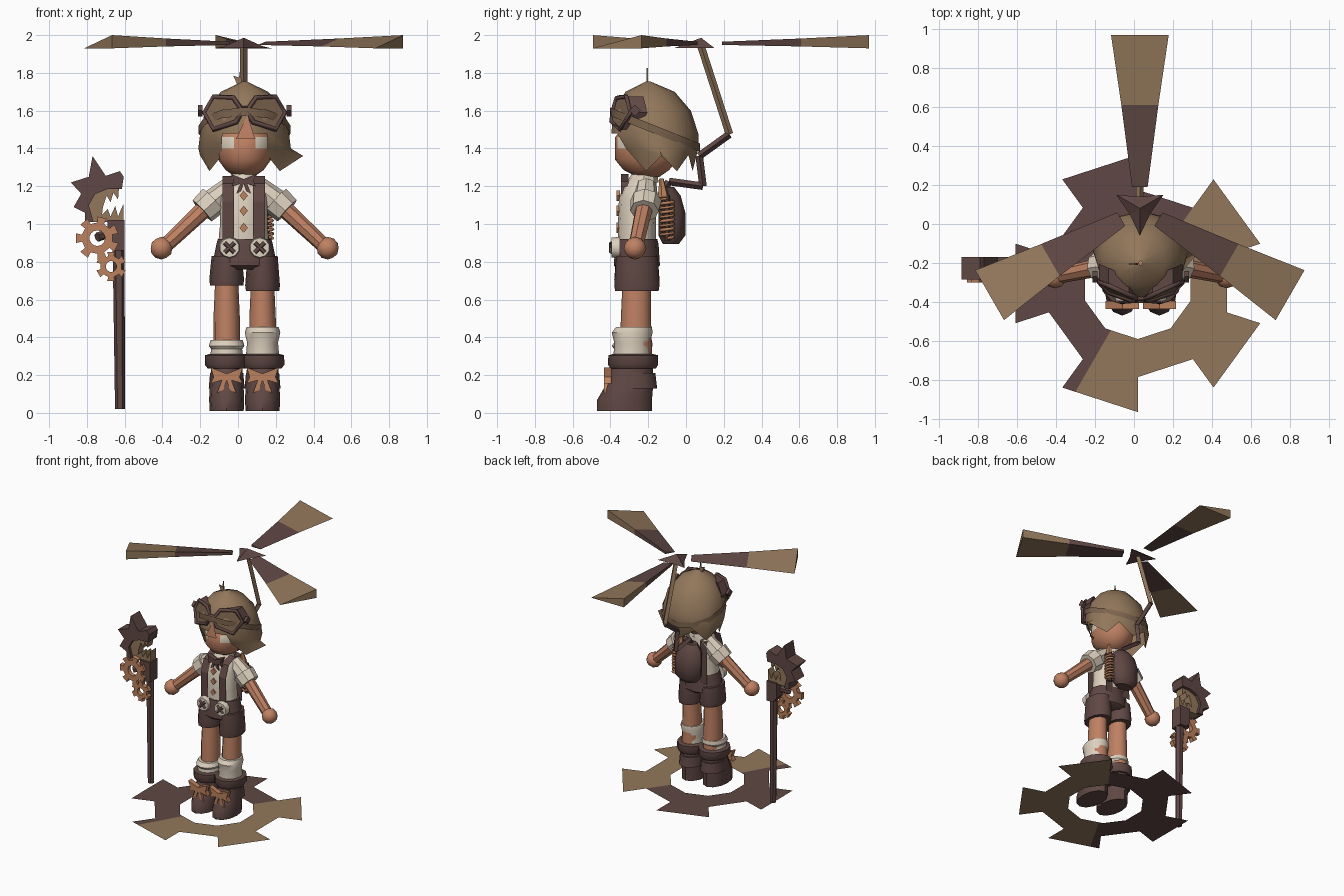
import bpy, bmesh, math
from math import sin, cos, pi, radians
from mathutils import Vector, Matrix

if "Cube" in bpy.data.objects:
    bpy.data.objects.remove(bpy.data.objects["Cube"])


def colour(name, *rgb):
    m = bpy.data.materials.new(name)
    m.diffuse_color = (*rgb, 1)
    m.use_nodes = True
    m.node_tree.nodes["Principled BSDF"].inputs["Base Color"].default_value = (*rgb, 1)
    return m


DARK = colour("dark leather", .115, .064, .058)
TAN = colour("tan", .29, .185, .105)
SKIN = colour("skin", .52, .22, .125)
CREAM = colour("cream cloth", .72, .63, .51)
COPPER = colour("copper", .5, .22, .11)
LENS = colour("goggle glass", .2, .125, .075)
CX = .035
rounded = []


def add(name, bm, mats, rule=None, smooth=False, fix=True):
    if fix:
        bmesh.ops.recalc_face_normals(bm, faces=bm.faces)
    if rule:
        for f in bm.faces:
            f.material_index = rule(f.calc_center_median())
    me = bpy.data.meshes.new(name)
    bm.to_mesh(me)
    bm.free()
    for m in mats:
        me.materials.append(m)
    ob = bpy.data.objects.new(name, me)
    bpy.context.collection.objects.link(ob)
    if smooth:
        rounded.append(ob)
    return ob


def rings_mesh(rings, caps=True, closed=True):
    """Skin a list of equal point rings."""
    bm = bmesh.new()
    vs = [[bm.verts.new(p) for p in r] for r in rings]
    n = len(rings[0])
    for a, b in zip(vs, vs[1:]):
        for i in range(n if closed else n - 1):
            j = (i + 1) % n
            bm.faces.new((a[i], a[j], b[j], b[i]))
    if caps:
        bm.faces.new(vs[0])
        bm.faces.new(vs[-1])
    return bm


def ellipse(x, y, z, rx, ry, n):
    return [Vector((x + rx * cos(2 * pi * i / n), y + ry * sin(2 * pi * i / n), z)) for i in range(n)]


def loft(name, x, rings, mats, n=12, rule=None):
    """Rings are (z, centre y, rx, ry)."""
    bm = rings_mesh([ellipse(x, y, z, rx, ry, n) for z, y, rx, ry in rings])
    return add(name, bm, mats, rule, smooth=True)


def limb(name, p, q, r1, r2, mat, n=8):
    p, q = Vector(p), Vector(q)
    bm = bmesh.new()
    rot = (q - p).to_track_quat('Z', 'Y').to_matrix().to_4x4()
    bmesh.ops.create_cone(bm, cap_ends=True, segments=n, radius1=r1, radius2=r2, depth=(q - p).length,
                          matrix=Matrix.Translation((p + q) / 2) @ rot)
    return add(name, bm, [mat], smooth=n > 4)


def tube(name, pts, r, mat, cyclic=False):
    cu = bpy.data.curves.new(name, 'CURVE')
    cu.dimensions = '3D'
    cu.bevel_depth, cu.bevel_resolution = r, 0
    sp = cu.splines.new('POLY')
    sp.points.add(len(pts) - 1)
    for s, p in zip(sp.points, pts):
        s.co = (*p, 1)
    sp.use_cyclic_u = cyclic
    cu.materials.append(mat)
    ob = bpy.data.objects.new(name, cu)
    bpy.context.collection.objects.link(ob)


def plate(name, pts, y0, y1, mat):
    """Extrude an (x, z) outline from y0 to y1."""
    bm = rings_mesh([[(x, y, z) for x, z in pts] for y in (y0, y1)])
    return add(name, bm, [mat])


def gear(name, teeth, out, root, hole, mats, thick=0):
    bm = bmesh.new()
    step = pi / teeth

    def quad(r0, r1, i):
        a, b = (i - .5) * step, (i + .5) * step
        bm.faces.new([bm.verts.new((r * cos(t), r * sin(t), 0)) for r, t in ((r0, a), (r1, a), (r1, b), (r0, b))])
    for i in range(teeth * 2):
        quad(hole, root, i)
        if i % 2:
            quad(root, out, i)
    bmesh.ops.remove_doubles(bm, verts=bm.verts, dist=1e-4)
    if thick:
        ob = add(name, bm, mats, fix=False)
        ob.modifiers.new("Thickness", 'SOLIDIFY').thickness = thick
        return ob
    # Flat two-tone gear: cut along the colour border
    t = radians(240)
    bmesh.ops.bisect_plane(bm, geom=bm.verts[:] + bm.edges[:] + bm.faces[:], plane_co=(0, 0, 0),
                           plane_no=(-sin(t), cos(t), 0))
    return add(name, bm, mats, lambda c: int(not radians(54) < math.atan2(c.y, c.x) % (2 * pi) < t), fix=False)


def bow(name, x, y, z, s, mat, tails):
    pts = [(0, .2), (1, .6), (.8, 0), (1, -.4), (.3, -.2)]
    if tails:
        pts += [(.6, -1), (.2, -.8)]
    pts += [(0, -.2)]
    full = pts + [(-a, b) for a, b in reversed(pts[1:-1])]
    plate(name, [(x + a * s, z + b * s) for a, b in full], y, y + .04, mat)


# Ground gear
gear("ground_gear", 5, .66, .48, .285, [DARK, TAN]).location = (.02, -.305, 0)

# Propeller: three wedge blades and a star hub
hub = Matrix.Translation((.03, .08, 0))
for k in range(3):
    secs = [[(r, -w, zb), (r, w, zb), (r, w, zt)] for r, w, zb, zt in
            ((.11, .04, 1.948, 1.965), (.53, .095, 1.94, 1.982), (.89, .148, 1.93, 2))]
    ob = add(f"propeller_blade_{k + 1}", rings_mesh(secs), [DARK, TAN], lambda c: int(c.x > .55))
    ob.matrix_world = hub @ Matrix.Rotation(radians(90 + 120 * k), 4, 'Z')
star = [(r * cos(radians(a)), r * sin(radians(a))) for r, a in
        [((.14, .06)[i % 2], 30 + 60 * i) for i in range(6)]]
bm = rings_mesh([[(x * s, y * s, z) for x, y in star] for s, z in ((1, 1.932), (.02, 1.985))])
add("propeller_hub", bm, [DARK]).matrix_world = hub
shaft = [(.03, .08, 1.94), (.03, .23, 1.475), (.03, .07, 1.36), (.03, .09, 1.2), (.03, -.09, 1.225), (.03, -.13, 1.15)]
for i, (p, q) in enumerate(zip(shaft, shaft[1:])):
    limb(f"shaft_{i + 1}", p, q, .02, .02, DARK if i else TAN, 4)

# Face
loft("face", CX, [(1.25, -.2, .05, .06), (1.285, -.21, .1, .12), (1.34, -.21, .14, .165), (1.4, -.21, .15, .165),
                  (1.46, -.21, .15, .165), (1.55, -.2, .1, .1)], [SKIN, CREAM], 16,
     lambda c: int(1.4 < c.z < 1.46 and c.y < -.24 and abs(c.x - CX) > .06))
limb("neck", (CX, -.21, 1.2), (CX, -.21, 1.3), .05, .05, SKIN)

# Hair shell with a jagged hem and an opening for the face
rings = [ellipse(CX, y, z, rx, ry, 12) for z, y, rx, ry in
         ((1.755, -.2, .01, .01), (1.7, -.19, .125, .13), (1.6, -.18, .21, .205), (1.48, -.165, .235, .23),
          (1.4, -.14, .245, .205), (1.28, -.13, .215, .165))]
for i, v in enumerate(rings[-1]):
    if i % 2 == 0:
        v.z += .085
        v.x += (v.x - CX) * .1
rings[-1][0].x, rings[-1][0].z = .345, 1.36
bm = rings_mesh(rings, caps=False)
bmesh.ops.delete(bm, geom=[f for f in bm.faces if (c := f.calc_center_median()).z < 1.47
                           and c.y < -.24 and abs(c.x - CX) < .09], context='FACES')
add("hair", bm, [TAN], smooth=True)
plate("hair_tuft", [(-.005, 1.74), (-.025, 1.785), (.005, 1.775), (.012, 1.825), (.02, 1.74)], -.21, -.2, TAN)
bm = bmesh.new()
bm.faces.new([bm.verts.new(p) for p in ((-.01, -.404, 1.45), (.09, -.404, 1.45), (.05, -.392, 1.58))])
add("hair_parting", bm, [SKIN], fix=False)

# Goggles
def on_face(x, z, back=0):
    return (CX + x, -.405 + 2 * x * x + .2 * (z - 1.5) + back, z)


half = [(.012, 1.6), (.06, 1.67), (.165, 1.675), (.215, 1.59), (.165, 1.5), (.045, 1.54)]
for s, side in ((-1, "right"), (1, "left")):
    rim = [on_face(s * x, z) for x, z in half]
    back = [on_face(s * x, z, .09) for x, z in half]
    add(f"goggle_cup_{side}", rings_mesh([rim, back]), [DARK, LENS],
        lambda c: int(c.y < -.35 and 1.58 < c.z < 1.61 and .09 < abs(c.x - CX) < .13))
    tube(f"goggle_rim_{side}", rim, .014, DARK, True)
    x = CX + s * .235
    limb(f"goggle_buckle_{side}", (x - .012, -.27, 1.6), (x + .012, -.27, 1.6), .03, .03, DARK, 4)
tube("goggle_bridge", [on_face(-.03, 1.61), on_face(.03, 1.61)], .014, DARK)
band = []
for dz in (-.022, .022):
    ring = ellipse(CX, -.165, 1.5 + dz, .243, .238, 12)
    for v in ring:
        v.z -= .4 * (v.y + .165)
    band.append(ring)
add("goggle_strap", rings_mesh(band, caps=False), [LENS], smooth=True)

# Shirt, bow, suspenders and ornaments
loft("shirt", .03, [(.84, -.26, .14, .1), (1, -.26, .125, .1), (1.14, -.255, .125, .1), (1.21, -.24, .11, .085),
                    (1.25, -.225, .065, .065)], [CREAM])
loft("collar", .03, [(1.22, -.23, .085, .085), (1.285, -.215, .055, .06)], [CREAM], 8)
bow("neck_bow", .03, -.345, 1.225, .065, DARK, True)
for k, z in enumerate((1.15, 1.07, .98)):
    plate(f"shirt_diamond_{k + 1}", [(.03, z + .027), (.052, z), (.03, z - .027), (.008, z)], -.367, -.35, COPPER)
for s, side in ((-1, "right"), (1, "left")):
    path = [(-.357, .86), (-.36, 1.12), (-.325, 1.215), (-.24, 1.255), (-.155, 1.2), (-.152, .86)]
    strip = [[(.03 + s * x, y, z) for x in (.05, .112)] for y, z in path]
    add(f"suspender_{side}", rings_mesh(strip, caps=False, closed=False), [DARK])
    x = CX + s * .08
    limb(f"button_{side}", (x, -.35, .875), (x, -.395, .875), .058, .052, CREAM, 10)
    for d in (-1, 1):
        tube(f"button_cross_{side}_{d + 2}", [(x - .026, -.396, .875 - .026 * d), (x + .026, -.396, .875 + .026 * d)],
             .011, DARK)

# Arms, shorts, legs and boots
for s, side in ((-1, "right"), (1, "left")):
    def at(dx, y, z):
        return (CX + s * dx, y, z)
    limb(f"sleeve_{side}", at(.07, -.21, 1.2), at(.19, -.215, 1.1), .055, .07, CREAM)
    limb(f"sleeve_cuff_{side}", at(.165, -.212, 1.125), at(.225, -.22, 1.07), .083, .076, CREAM)
    limb(f"arm_{side}", at(.18, -.215, 1.11), at(.42, -.265, .885), .048, .04, SKIN)
    bm = bmesh.new()
    bmesh.ops.create_icosphere(bm, subdivisions=2, radius=.06, matrix=Matrix.Translation(at(.44, -.27, .872)))
    add(f"hand_{side}", bm, [SKIN], smooth=True)
    x = CX + s * .095
    hem = .66 - .015 * s
    loft(f"shorts_leg_{side}", x, [(.83, -.26, .08, .11), (hem + .03, -.26, .092, .12), (hem, -.26, .088, .115)], [DARK])
    loft(f"leg_{side}", x, [(.3, -.265, .07, .085), (.5, -.265, .07, .08), (.72, -.26, .06, .075)], [SKIN])
    top = .42 + .035 * s
    loft(f"sock_{side}", x, [(.28, -.285, .09, .1), ((.29 + top) / 2, -.285, .082, .095), (top - .03, -.285, .094, .108),
                             (top, -.275, .085, .095)], [CREAM])
    loft(f"boot_{side}", x, [(.01, -.325, .09, .145), (.07, -.325, .093, .145), (.13, -.305, .09, .13),
                             (.2, -.29, .085, .115), (.26, -.28, .082, .105)], [DARK])
    loft(f"boot_ruff_{side}", x, [(.13, -.275, .095, .122), (.21, -.275, .088, .113)], [DARK])
    loft(f"boot_cuff_{side}", x, [(.235, -.28, .1, .12), (.255, -.28, .116, .133), (.305, -.28, .114, .131),
                                  (.312, -.28, .09, .105)], [DARK])
    bow(f"boot_bow_{side}", x, -.435, .19, .085, COPPER, True)
loft("shorts_waist", CX, [(.92, -.26, .142, .108), (.89, -.26, .15, .115), (.78, -.26, .172, .122),
                          (.76, -.26, .1, .1)], [DARK])

# Backpack with side spring
loft("backpack", .03, [(.895, -.08, .07, .045), (.94, -.075, .11, .075), (1.06, -.075, .115, .075),
                       (1.15, -.09, .1, .065), (1.195, -.1, .06, .04)], [DARK], 10)
coil = [(.15 + .034 * cos(t * pi / 4), -.1 + .034 * sin(t * pi / 4), .925 + .21 * t / 72) for t in range(73)]
tube("spring", coil, .009, COPPER)
limb("spring_core", (.15, -.1, .91), (.15, -.1, 1.15), .016, .016, DARK, 6)
limb("spring_tip", (.14, -.12, 1.14), (.13, -.13, 1.24), .03, .012, COPPER, 6)

# Staff with a fanged, spiked head and two gears
limb("staff_pole", (-.632, -.23, .9), (-.625, -.23, .02), .032, .026, DARK, 6)
plate("staff_handle", [(-.69, 1.02), (-.6, 1.02), (-.6, .86), (-.66, .86), (-.69, .9)], -.28, -.18, DARK)
plate("staff_crest", [(-.605, 1.25), (-.625, 1.28), (-.7, 1.255), (-.77, 1.36), (-.79, 1.25), (-.885, 1.22),
                      (-.83, 1.16), (-.87, 1.09), (-.81, 1.06), (-.81, 1.01), (-.765, 1.01), (-.79, 1.1),
                      (-.755, 1.16), (-.69, 1.185), (-.615, 1.185)], -.285, -.17, DARK)
plate("staff_jaws", [(-.79, 1.19), (-.63, 1.19), (-.635, 1.13), (-.66, 1.165), (-.675, 1.115), (-.695, 1.15),
                     (-.715, 1.09), (-.72, 1.05), (-.69, 1.08), (-.675, 1.04), (-.65, 1.095), (-.635, 1.04),
                     (-.605, 1.11), (-.605, 1.01), (-.79, 1.01)], -.262, -.195, TAN)
for k, (x, z, r, teeth) in enumerate(((-.745, .925, .115, 7), (-.672, .775, .08, 6))):
    ob = gear(f"staff_gear_{k + 1}", teeth, r, r * .72, r * .36, [COPPER], .035)
    ob.location, ob.rotation_euler = (x, -.3, z), (pi / 2, 0, 0)
limb("staff_gear_axle", (-.745, -.29, .93), (-.66, -.23, .96), .025, .025, DARK, 6)

# Soften the rounded parts
bpy.ops.object.select_all(action='DESELECT')
for ob in rounded:
    ob.select_set(True)
bpy.context.view_layer.objects.active = rounded[0]
bpy.ops.object.shade_smooth_by_angle(angle=radians(40))
